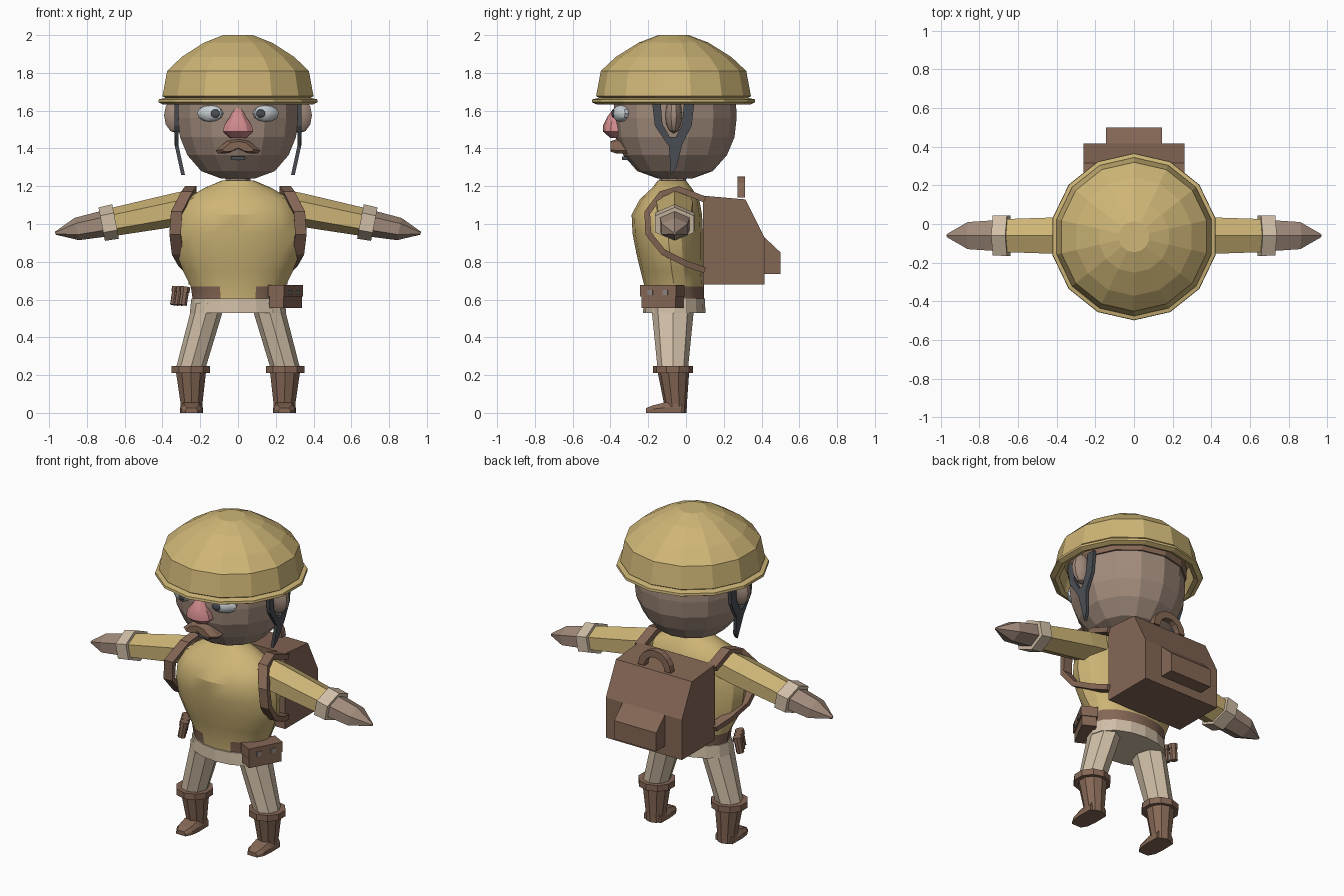
import bpy, bmesh, math
from mathutils import Vector, Matrix

if "Cube" in bpy.data.objects:
    bpy.data.objects.remove(bpy.data.objects["Cube"])


def colour(name, r, g, b):
    m = bpy.data.materials.new(name)
    m.diffuse_color = [(c / 255) ** 2.2 for c in (r, g, b)] + [1]
    m.use_nodes = True
    m.node_tree.nodes["Principled BSDF"].inputs["Base Color"].default_value = m.diffuse_color
    return m


KHAKI = colour("khaki_yellow", 205, 180, 118)
SKIN = colour("skin", 160, 138, 123)
BROWN = colour("leather_brown", 132, 103, 86)
CLOTH = colour("pale_cloth", 208, 190, 166)
PINK = colour("nose_pink", 205, 136, 138)
WHITE = colour("eye_grey", 200, 206, 210)
DARK = colour("dark_grey", 76, 80, 85)
STUD = colour("stud_grey", 140, 134, 128)


def finish(name, bm, mat, smooth=False):
    bmesh.ops.recalc_face_normals(bm, faces=bm.faces)
    me = bpy.data.meshes.new(name)
    bm.to_mesh(me)
    bm.free()
    ob = bpy.data.objects.new(name, me)
    bpy.context.collection.objects.link(ob)
    me.materials.append(mat)
    if smooth:
        bpy.ops.object.select_all(action='DESELECT')
        ob.select_set(True)
        bpy.context.view_layer.objects.active = ob
        bpy.ops.object.shade_smooth_by_angle(angle=math.radians(30))
    return ob


def loft(name, rings, mat, smooth=False):
    """Skin a row of equal point rings and cap both ends."""
    bm = bmesh.new()
    rows = [[bm.verts.new(p) for p in r] for r in rings]
    n = len(rows[0])
    for a, b in zip(rows, rows[1:]):
        for i in range(n):
            j = (i + 1) % n
            bm.faces.new((a[i], a[j], b[j], b[i]))
    bm.faces.new(rows[0][::-1])
    bm.faces.new(rows[-1])
    return finish(name, bm, mat, smooth)


def ring(z, rx, ry=None, cx=0, cy=0, n=14):
    ry = rx if ry is None else ry
    return [(cx + rx * math.sin(2 * math.pi * i / n),
             cy - ry * math.cos(2 * math.pi * i / n), z) for i in range(n)]


def lathe(name, profile, cy, mat, n=14, smooth=False):
    return loft(name, [ring(z, r, cy=cy, n=n) for r, z in profile], mat, smooth)


def box(name, size, mtx, mat):
    bm = bmesh.new()
    bmesh.ops.create_cube(bm, size=1, matrix=mtx @ Matrix.Diagonal((*size, 1)))
    return finish(name, bm, mat)


def ball(name, radii, loc, rot, mat, u=10, v=6):
    bm = bmesh.new()
    m = Matrix.Translation(loc) @ Matrix.Rotation(rot, 4, 'Z') @ Matrix.Diagonal((*radii, 1))
    bmesh.ops.create_uvsphere(bm, u_segments=u, v_segments=v, radius=1, matrix=m)
    return finish(name, bm, mat, True)


# Helmet with band, brim and inner headband
lathe("helmet", [(.08, 2), (.185, 1.96), (.305, 1.885), (.385, 1.81), (.41, 1.677),
                 (.395, 1.668), (.43, 1.66), (.432, 1.645), (.405, 1.632),
                 (.38, 1.64), (.36, 1.74)], -.066, KHAKI)
lathe("headband", [(.334, 1.635), (.338, 1.71)], -.06, BROWN)

# Head and neck
lathe("head", [(.09, 1.24), (.2, 1.28), (.275, 1.365), (.315, 1.46), (.326, 1.56),
               (.323, 1.64), (.3, 1.74)], -.058, SKIN)
lathe("neck", [(.07, 1.15), (.07, 1.27)], -.07, SKIN, 10, True)

# Nose, moustache and mouth
loft("nose", [ring(z, rx, ry, 0, cy, 10) for z, rx, ry, cy in (
    (1.615, .025, .03, -.35), (1.57, .042, .045, -.37), (1.525, .075, .06, -.378),
    (1.49, .085, .064, -.376), (1.455, .045, .035, -.365))], PINK, True)
half = [(0, 1.45), (.06, 1.438), (.12, 1.388), (.105, 1.372), (.05, 1.375), (0, 1.4)]
tache = half + [(-x, z) for x, z in half[-2:0:-1]]
loft("moustache", [[(x * k, y, 1.41 + (z - 1.41) * k) for x, z in tache]
                   for y, k in ((-.28, 1), (-.365, 1), (-.4, .7))], BROWN)
box("mouth", (.075, .04, .02), Matrix.Translation((0, -.318, 1.348)), DARK)

# Torso: rings of height, half width, front and back
rings = [(.6, .24, -.215, .095), (.67, .25, -.22, .095), (.75, .29, -.24, .09),
         (.84, .325, -.262, .09), (.95, .335, -.283, .09), (1.05, .32, -.288, .085),
         (1.13, .28, -.245, .07), (1.19, .18, -.18, .03), (1.23, .085, -.15, .0)]
torso = loft("shirt_and_belt", [ring(z, rx, (b - f) / 2, 0, (b + f) / 2, 16)
                                for z, rx, f, b in rings], KHAKI, True)
torso.data.materials.append(BROWN)
for f in torso.data.polygons:   # belt band, open at the front middle
    c = f.center
    if .61 < c.z < .67 and not (abs(c.x) < .08 and c.y < -.1):
        f.material_index = 1
loft("trouser_seat", [ring(z, rx, ry, 0, -.062, 16) for z, rx, ry in
                      ((.53, .255, .165), (.605, .247, .162))], CLOTH)

# Limbs, boots, straps and face parts on both sides
HEX = [(0, 1), (1, .5), (1, -.5), (0, -1), (-1, -.5), (-1, .5)]
TILT = math.radians(11)
STRAP = [(.25, .1, 1.13), (.25, -.04, 1.185), (.27, -.13, 1.16), (.325, -.205, 1.06),
         (.333, -.2, .95), (.32, -.12, .85), (.285, .0, .79), (.25, .1, .755)]
CHIN = [(-.18, 1.65), (-.165, 1.52), (-.09, 1.41), (-.08, 1.26), (-.05, 1.3), (-.02, 1.42),
        (.03, 1.52), (.045, 1.65), (-.01, 1.65), (-.02, 1.53), (-.055, 1.46),
        (-.085, 1.46), (-.125, 1.53), (-.135, 1.65)]
for s, side in ((-1, "right"), (1, "left")):
    def arm(part, rows, mat):
        out = []
        for t, hh, hw in rows:
            c = Vector((s * (.28 + t * math.cos(TILT)), -.06, 1.085 - t * math.sin(TILT)))
            up = Vector((s * math.sin(TILT), 0, math.cos(TILT)))
            out.append([c + up * v * hh + Vector((0, u * hw, 0)) for u, v in HEX])
        loft(f"{side}_{part}", out, mat)

    arm("sleeve", [(-.06, .09, .09), (.06, .088, .096), (.4, .074, .085)], KHAKI)
    arm("cuff", [(.375, .093, .105), (.45, .09, .103)], CLOTH)
    arm("hand", [(.43, .07, .08), (.585, .06, .07), (.7, .008, .008)], SKIN)

    loft(f"{side}_trouser_leg", [ring(z, rx, ry, s * cx, -.07, 8) for z, rx, ry, cx in (
        (.58, .085, .115, .16), (.53, .085, .11, .168), (.23, .078, .08, .252))], CLOTH)
    loft(f"{side}_boot_cuff", [ring(z, .108, .106, s * .25, -.07, 10)
                               for z in (.21, .248)], BROWN)
    loft(f"{side}_boot_shaft", [ring(z, r, r, s * x, y, 10) for z, r, x, y in (
        (.22, .084, .249, -.067), (.05, .061, .246, -.056), (0, .06, .246, -.057))], BROWN)
    loft(f"{side}_boot_foot", [[(s * .246 + u * w, y, 0), (s * .246 + u * w, y, h * .5),
                                (s * .246 + u * w * .7, y, h), (s * .246 - u * w * .7, y, h),
                                (s * .246 - u * w, y, h * .5), (s * .246 - u * w, y, 0)]
                               for u in (1,) for y, w, h in
                               ((-.02, .058, .06), (-.115, .06, .055),
                                (-.175, .053, .04), (-.212, .032, .025))], BROWN)

    # Pack strap looping round the shoulder
    pts = [Vector((s * x, y, z)) for x, y, z in STRAP]
    rows = []
    for i, p in enumerate(pts):
        t = pts[min(i + 1, 7)] - pts[max(i - 1, 0)]
        nrm = Vector((0, -t.z, t.y)).normalized() * .016
        w = Vector((.03, 0, 0))
        rows.append([p + w + nrm, p - w + nrm, p - w - nrm, p + w - nrm])
    loft(f"{side}_pack_strap", rows, BROWN)

    # Forked chin strap hanging from the helmet
    loft(f"{side}_chin_strap", [[(s * (.328 + d - max(0, 1.42 - z) * .22), y, z)
                                 for y, z in CHIN] for d in (-.012, .008)], DARK)
    ball(f"{side}_ear", (.07, .045, .095), (s * .325, -.065, 1.575), 0, SKIN)
    ball(f"{side}_eye", (.076, .036, .044), (s * .147, -.345, 1.585), s * .46, WHITE)
    ball(f"{side}_iris", (.029, .01, .022), (s * .12, -.384, 1.585), s * .25, DARK, 8, 6)

# Backpack, pocket and carrying handle
def side_prism(name, profile, hw):
    loft(name, [[(x, y, z) for y, z in profile] for x in (-hw, hw)], BROWN)


side_prism("backpack", [(.09, .68), (.09, 1.15), (.315, 1.13), (.415, .93), (.415, .68)], .262)
side_prism("pack_pocket", [(.4, .735), (.4, .935), (.415, .93), (.5, .85), (.5, .735)], .145)
loft("pack_handle", [[(r * math.cos(a), y, 1.14 + r * math.sin(a))
                      for r, y in ((.07, .272), (.112, .272), (.112, .312), (.07, .312))]
                     for a in (math.pi * i / 8 for i in range(9))], BROWN)

# Belt pouch with lid and two studs
M = Matrix.Translation((.252, -.125, .615)) @ Matrix.Rotation(math.radians(62), 4, 'Z')
box("belt_pouch", (.205, .085, .12), M, BROWN)
box("pouch_lid", (.215, .097, .062), M @ Matrix.Translation((0, 0, .031)), BROWN)
for i, x in enumerate((-.045, .045)):
    box(f"pouch_stud_{i}", (.03, .008, .028), M @ Matrix.Translation((x, -.051, .022)), STUD)

# Row of small canisters on the other hip
M = (Matrix.Translation((-.308, -.09, .62)) @ Matrix.Rotation(math.radians(-62), 4, 'Z')
     @ Matrix.Rotation(math.radians(-10), 4, 'X'))
for i in range(3):
    for part, r, z0, z1 in (("body", .023, -.05, .03), ("cap", .027, .02, .048)):
        can = loft(f"canister_{part}_{i}", [ring(z, r, n=8) for z in (z0, z1)], BROWN)
        can.data.transform(M @ Matrix.Translation(((i - 1) * .048, 0, 0)))
